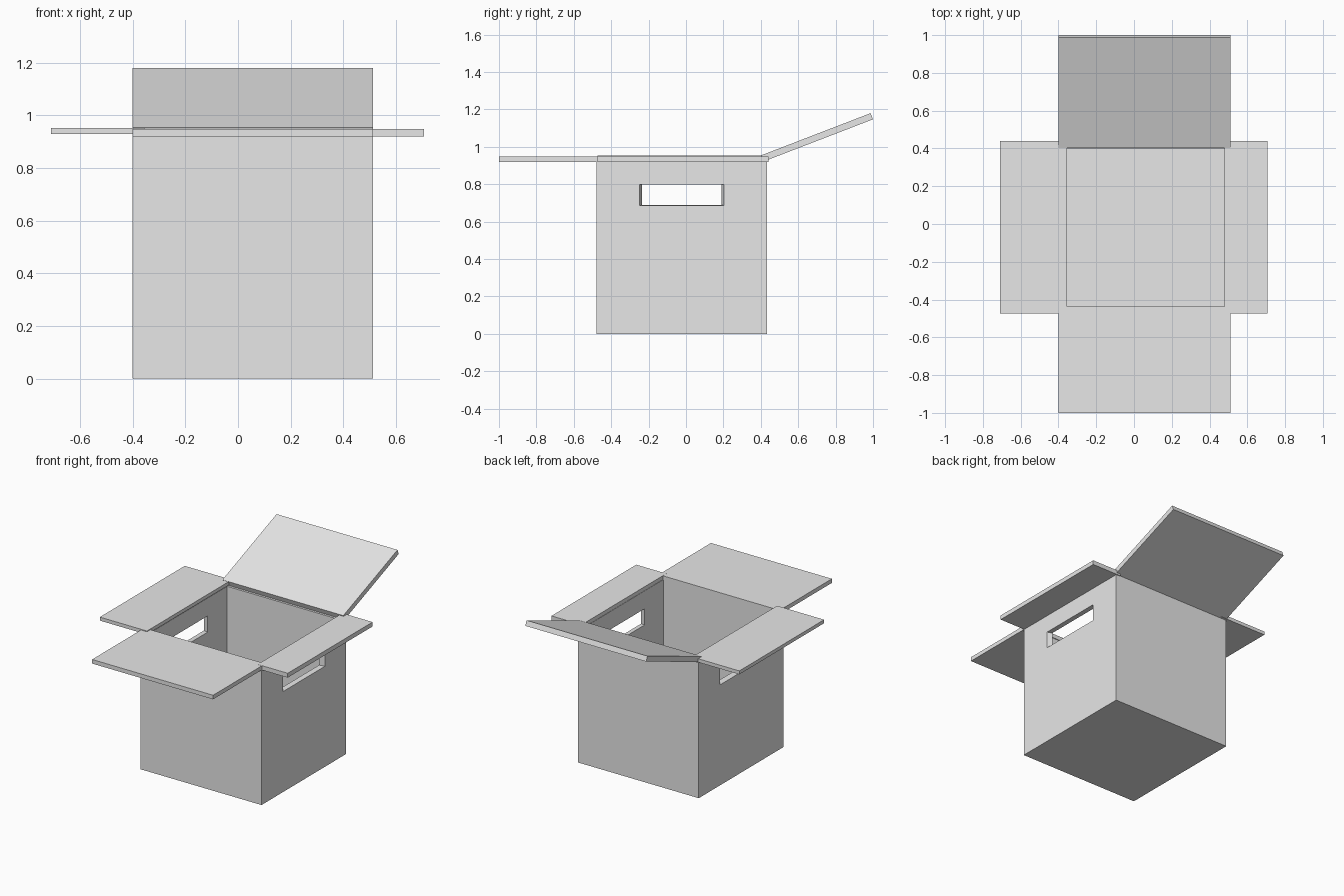
import bpy, bmesh
from mathutils import Vector

if "Cube" in bpy.data.objects:
    bpy.data.objects.remove(bpy.data.objects["Cube"])

card = bpy.data.materials.new("grey_card")
card.diffuse_color = (0.8, 0.8, 0.8, 1)
card.use_nodes = True
card.node_tree.nodes["Principled BSDF"].inputs["Base Color"].default_value = card.diffuse_color


def loft(name, ring_a, ring_b):
    """Solid between two matching four-sided rings."""
    bm = bmesh.new()
    a = [bm.verts.new(p) for p in ring_a]
    b = [bm.verts.new(p) for p in ring_b]
    bm.faces.new(a)
    bm.faces.new(b)
    for i in range(len(a)):
        j = (i + 1) % len(a)
        bm.faces.new((a[i], a[j], b[j], b[i]))
    bmesh.ops.recalc_face_normals(bm, faces=bm.faces)
    mesh = bpy.data.meshes.new(name)
    bm.to_mesh(mesh)
    bm.free()
    mesh.materials.append(card)
    ob = bpy.data.objects.new(name, mesh)
    bpy.context.collection.objects.link(ob)
    return ob


def x_ring(x, y0, y1, z0, z1):
    return [(x, y0, z0), (x, y1, z0), (x, y1, z1), (x, y0, z1)]


def slab(name, x, y, z):
    return loft(name, x_ring(x[0], *y, *z), x_ring(x[1], *y, *z))


def cut(target, cutter):
    """Subtract the cutter, then discard it."""
    mod = target.modifiers.new("cut", 'BOOLEAN')
    mod.operation = 'DIFFERENCE'
    mod.solver = 'EXACT'
    mod.object = cutter
    bpy.context.view_layer.objects.active = target
    bpy.ops.object.modifier_apply(modifier=mod.name)
    bpy.data.objects.remove(cutter, do_unlink=True)


# Open box
X0, X1, Y0, Y1 = -0.40, 0.512, -0.478, 0.434
box = slab("box_body", (X0, X1), (Y0, Y1), (0, 0.922))
cut(box, slab("cavity", (-0.362, 0.478), (-0.442, 0.40), (0.03, 1.1)))

# Hand holes, slightly narrower on the inside
for outer, inner in ((0.522, 0.468), (-0.41, -0.352)):
    cut(box, loft("hand_hole",
                  x_ring(outer, -0.253, 0.208, 0.684, 0.80),
                  x_ring(inner, -0.232, 0.187, 0.691, 0.80)))

# Three flat flaps
slab("left_flap", (-0.71, -0.355), (-0.474, 0.44), (0.929, 0.953))
slab("right_flap", (0.48, 0.707), (-0.474, 0.44), (0.919, 0.949))
slab("front_flap", (X0, X1), (-1.0, -0.437), (0.92, 0.948))

# Raised back flap, profile in the side plane
hinge, tip, drop = Vector((0, 0.403, 0.955)), Vector((0, 0.987, 1.18)), Vector((0, 0.0125, -0.033))
profile = [hinge, tip, tip + drop, hinge + drop]
loft("back_flap", [p + Vector((X0, 0, 0)) for p in profile],
     [p + Vector((X1, 0, 0)) for p in profile])
